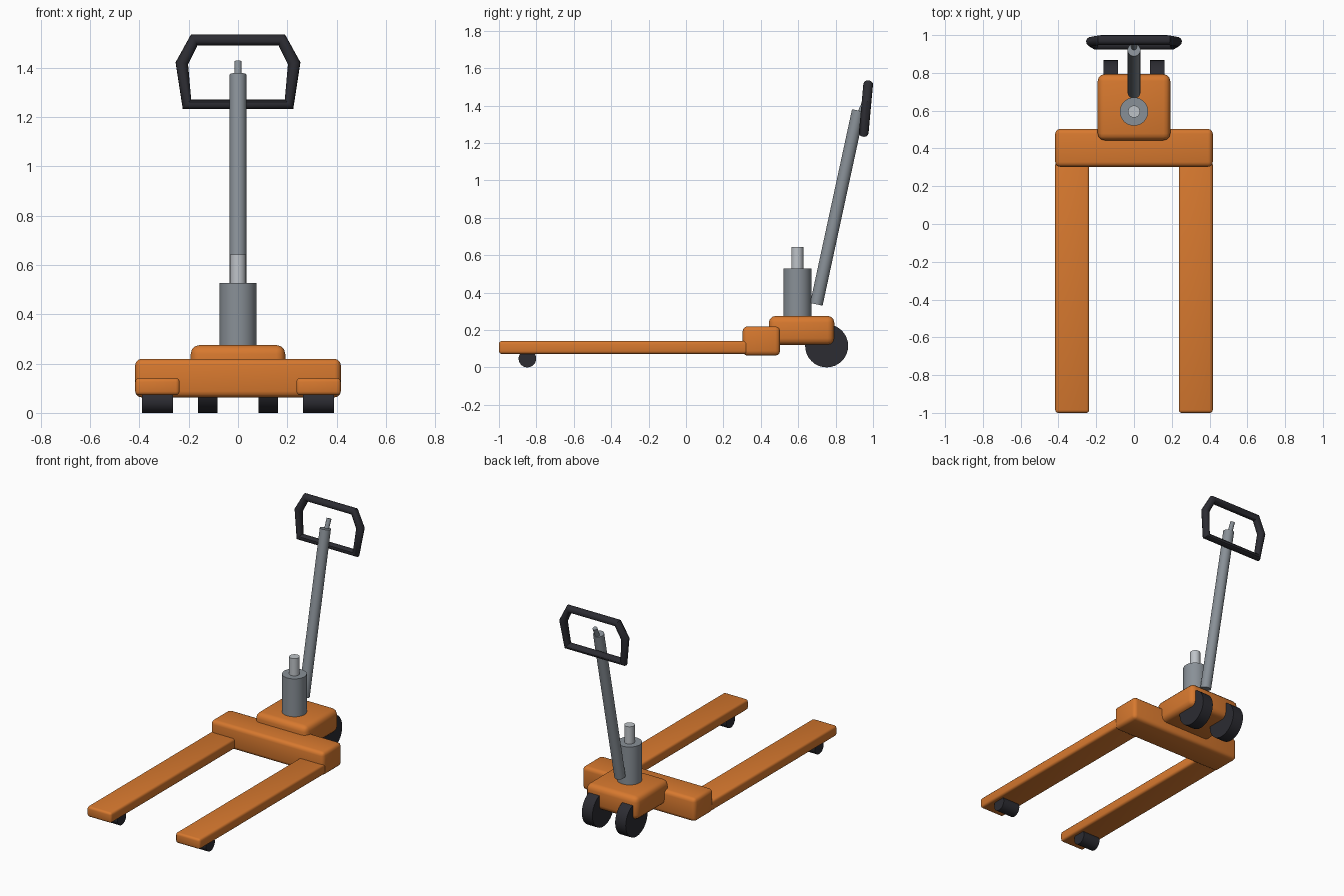
import bpy, math
from mathutils import Vector

if "Cube" in bpy.data.objects:
    bpy.data.objects.remove(bpy.data.objects["Cube"])


def material(name, rgb):
    m = bpy.data.materials.new(name)
    m.diffuse_color = (*rgb, 1)
    m.use_nodes = True
    m.node_tree.nodes["Principled BSDF"].inputs["Base Color"].default_value = m.diffuse_color
    return m


ORANGE = material("orange paint", (0.68, 0.19, 0.028))
STEEL = material("grey steel", (0.25, 0.28, 0.31))
CHROME = material("light steel", (0.52, 0.55, 0.58))
BLACK = material("black rubber", (0.025, 0.025, 0.032))


def finish(obj, name, mat):
    obj.name = name
    obj.data.materials.append(mat)
    bpy.ops.object.shade_smooth_by_angle(angle=math.radians(35))
    return obj


def box(name, lo, hi, bevel, mat):
    lo, hi = Vector(lo), Vector(hi)
    bpy.ops.mesh.primitive_cube_add(size=1, location=(lo + hi) / 2)
    obj = bpy.context.object
    obj.scale = hi - lo
    bpy.ops.object.transform_apply(location=False, rotation=False, scale=True)
    mod = obj.modifiers.new("rounded edges", 'BEVEL')
    mod.width, mod.segments = bevel, 3
    bpy.ops.object.modifier_apply(modifier=mod.name)
    return finish(obj, name, mat)


def rod(name, a, b, radius, mat, sides=32):
    a, b = Vector(a), Vector(b)
    bpy.ops.mesh.primitive_cylinder_add(
        vertices=sides, radius=radius, depth=(b - a).length, location=(a + b) / 2,
        rotation=(b - a).to_track_quat('Z', 'Y').to_euler())
    return finish(bpy.context.object, name, mat)


# Forks, load rollers and steering wheels on both sides
for side, s in (("left", -1), ("right", 1)):
    x0, x1 = sorted((s * 0.237, s * 0.417))
    box(f"{side}_fork", (x0, -1, 0.072), (x1, 0.33, 0.141), 0.015, ORANGE)
    rod(f"{side}_load_roller", (s * 0.264, -0.848, 0.047), (s * 0.39, -0.848, 0.047), 0.047, BLACK)
    rod(f"{side}_steering_wheel", (s * 0.084, 0.752, 0.115), (s * 0.162, 0.752, 0.115), 0.115, BLACK)

# Cross beam and pump housing
box("cross_beam", (-0.417, 0.303, 0.063), (0.417, 0.503, 0.219), 0.025, ORANGE)
box("pump_housing", (-0.192, 0.443, 0.12), (0.192, 0.793, 0.275), 0.036, ORANGE)

# Hydraulic pump
rod("pump_cylinder", (0, 0.595, 0.24), (0, 0.595, 0.528), 0.075, STEEL)
rod("pump_piston", (0, 0.595, 0.5), (0, 0.595, 0.643), 0.032, CHROME)

# Tiller arm and the short stem in the grip
rod("tiller_arm", (0, 0.697, 0.337), (0, 0.921, 1.373), 0.034, STEEL)
rod("grip_stem", (0, 0.925, 1.345), (0, 0.96, 1.425), 0.015, STEEL, 16)

# Grip loop: closed tube leaning back slightly
half = [(0.207, 1.252), (0.228, 1.418), (0.178, 1.513)]
path = half + [(-x, z) for x, z in reversed(half)]
curve = bpy.data.curves.new("grip_loop", 'CURVE')
curve.dimensions = '3D'
curve.bevel_depth, curve.bevel_resolution = 0.026, 4
spline = curve.splines.new('POLY')
spline.points.add(len(path) - 1)
for p, (x, z) in zip(spline.points, path):
    p.co = (x, 0.95 + 0.024 * (z - 1.252) / 0.261, z, 1)
spline.use_cyclic_u = True
loop = bpy.data.objects.new("grip_loop", curve)
bpy.context.collection.objects.link(loop)
bpy.ops.object.select_all(action='DESELECT')
loop.select_set(True)
bpy.context.view_layer.objects.active = loop
bpy.ops.object.convert(target='MESH')
finish(bpy.context.object, "grip_loop", BLACK)
